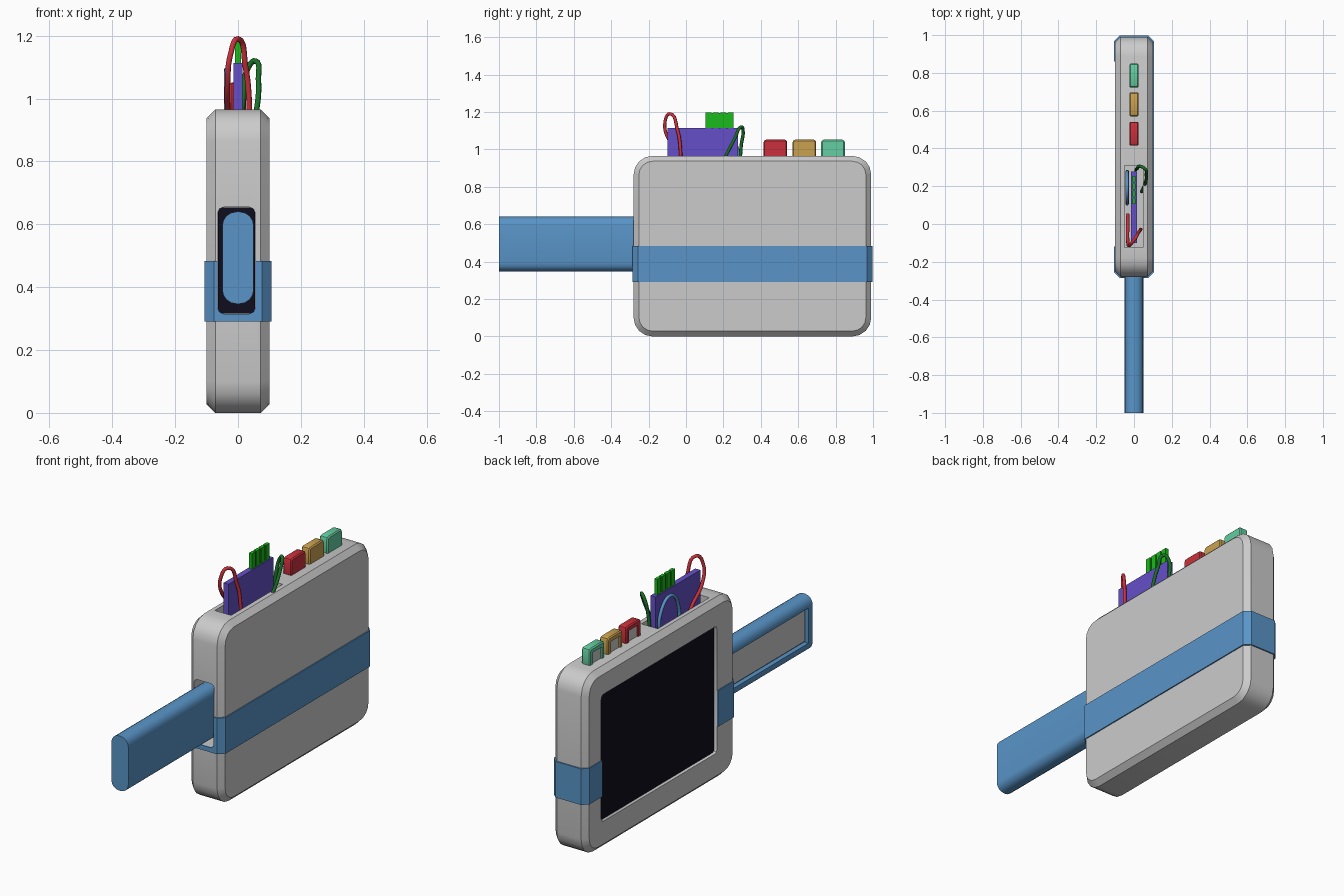
import bpy, bmesh, math
from mathutils import Vector

if "Cube" in bpy.data.objects:
    bpy.data.objects.remove(bpy.data.objects["Cube"])


def material(name, rgb):
    m = bpy.data.materials.new(name)
    m.diffuse_color = (*rgb, 1)
    m.use_nodes = True
    m.node_tree.nodes["Principled BSDF"].inputs["Base Color"].default_value = m.diffuse_color
    return m


BLUE = material("blue", (0.10, 0.30, 0.58))
DARK = material("dark", (0.005, 0.004, 0.012))
PURPLE = material("purple", (0.13, 0.08, 0.58))
GREEN = material("green", (0.01, 0.50, 0.01))
DARK_GREEN = material("dark_green", (0.01, 0.16, 0.02))
RED = material("red", (0.60, 0.03, 0.045))
TAN = material("tan", (0.60, 0.36, 0.08))
TEAL = material("teal", (0.13, 0.62, 0.36))


def smooth(ob):
    bpy.ops.object.select_all(action='DESELECT')
    ob.select_set(True)
    bpy.context.view_layer.objects.active = ob
    bpy.ops.object.shade_smooth_by_angle(angle=math.radians(28))


def box(name, lo, hi, mat=None, axis=None, radius=0.0, segs=3, rim=0.0):
    """Box between two corners; edges along axis rounded, then the two end rims chamfered."""
    lo, hi = Vector(lo), Vector(hi)
    bm = bmesh.new()
    bmesh.ops.create_cube(bm, size=1)
    for v in bm.verts:
        v.co = Vector([(lo[i] + hi[i]) / 2 + v.co[i] * (hi[i] - lo[i]) for i in range(3)])
    if axis is not None:
        edges = [e for e in bm.edges
                 if abs((e.verts[0].co - e.verts[1].co).normalized()[axis]) > 0.9]
        bmesh.ops.bevel(bm, geom=edges, offset=radius, segments=segs, profile=0.5, affect='EDGES')
    if rim:
        bm.normal_update()
        edges = [e for e in bm.edges
                 if sum(abs(f.normal[axis]) > 0.9 for f in e.link_faces) == 1]
        bmesh.ops.bevel(bm, geom=edges, offset=rim, segments=1, affect='EDGES')
    me = bpy.data.meshes.new(name)
    bm.to_mesh(me)
    bm.free()
    ob = bpy.data.objects.new(name, me)
    bpy.context.collection.objects.link(ob)
    if mat:
        me.materials.append(mat)
    return ob


def cut(ob, *cutters):
    """Subtract boxes, given as box() arguments, from an object."""
    for args in cutters:
        tool = box("cutter", **args)
        tool.hide_render = True
        mod = ob.modifiers.new("cut", 'BOOLEAN')
        mod.operation, mod.solver, mod.object = 'DIFFERENCE', 'EXACT', tool
        bpy.ops.object.select_all(action='DESELECT')
        bpy.context.view_layer.objects.active = ob
        ob.select_set(True)
        bpy.ops.object.modifier_apply(modifier=mod.name)
        bpy.data.objects.remove(tool)


def wire(name, points, mat, radius=0.009):
    cu = bpy.data.curves.new(name, 'CURVE')
    cu.dimensions = '3D'
    cu.bevel_depth, cu.bevel_resolution, cu.resolution_u = radius, 2, 6
    cu.use_fill_caps = True
    sp = cu.splines.new('BEZIER')
    sp.bezier_points.add(len(points) - 1)
    for bp, p in zip(sp.bezier_points, points):
        bp.co = p
        bp.handle_left_type = bp.handle_right_type = 'AUTO'
    cu.materials.append(mat)
    ob = bpy.data.objects.new(name, cu)
    bpy.context.collection.objects.link(ob)


# Openings: screen on the left, handle socket at the front, wire slot on top
screen_cut = dict(lo=(-0.2, -0.12, 0.15), hi=(-0.08, 0.86, 0.83), axis=0, radius=0.02, segs=2)
socket_cut = dict(lo=(-0.065, -0.4, 0.315), hi=(0.055, -0.13, 0.655), axis=1, radius=0.02, segs=2)
slot_cut = dict(lo=(-0.05, -0.125, 0.86), hi=(0.047, 0.31, 1.1))

# Case
body = box("body", (-0.1, -0.28, 0), (0.1, 0.99, 0.965), axis=0, radius=0.1, segs=4, rim=0.028)
cut(body, screen_cut, socket_cut, slot_cut)
smooth(body)
box("screen", (-0.084, -0.119, 0.151), (-0.078, 0.859, 0.829), DARK)
box("socket_back", (-0.064, -0.135, 0.316), (0.054, -0.128, 0.654), DARK)

# Strap wrapped around the case, broken by the screen and the socket
strap = box("strap", (-0.106, -0.286, 0.29), (0.106, 0.997, 0.483), BLUE, axis=2, radius=0.03, segs=1)
cut(strap, dict(lo=(-0.098, -0.278, 0.2), hi=(0.098, 0.988, 0.6), axis=2, radius=0.03, segs=1),
    screen_cut, socket_cut)

# Handle with a long recess on its left side
handle = box("handle", (-0.05, -1, 0.347), (0.05, -0.14, 0.64), BLUE, axis=1, radius=0.045, segs=4)
cut(handle, dict(lo=(-0.1, -0.965, 0.40), hi=(-0.025, -0.2, 0.587)))
smooth(handle)
box("handle_inlay", (-0.035, -0.955, 0.41), (-0.02, -0.21, 0.577))

# Three push tabs with the same recess
for name, y, mat in (("red_tab", 0.415, RED), ("tan_tab", 0.57, TAN), ("teal_tab", 0.723, TEAL)):
    tab = box(name, (-0.025, y, 0.93), (0.025, y + 0.126, 1.052), mat,
              axis=0, radius=0.014, segs=2, rim=0.006)
    cut(tab, dict(lo=(-0.1, y + 0.025, 0.94), hi=(-0.014, y + 0.101, 1.027)))
    smooth(tab)
    box(name + "_inlay", (-0.018, y + 0.026, 0.941), (-0.012, y + 0.1, 1.026))

# Circuit board and pin header
box("board", (-0.015, -0.1, 0.855), (0.015, 0.278, 1.113), PURPLE)
box("header_web", (-0.004, 0.106, 1.1), (0.004, 0.254, 1.194), GREEN)
for i in range(4):
    y = 0.105 + i * 0.04
    box(f"header_pin_{i + 1}", (-0.009, y, 1.1), (0.009, y + 0.03, 1.196), GREEN)

# Loose wires
wire("red_wire", [(0.035, -0.03, 0.88), (0.035, -0.03, 1.0), (0.024, -0.045, 1.1),
                  (0, -0.085, 1.19), (-0.024, -0.113, 1.14), (-0.033, -0.09, 1.05),
                  (-0.033, 0.0, 0.96), (-0.033, 0.05, 0.89)], RED)
wire("green_wire", [(0.01, 0.288, 0.88), (0.018, 0.295, 1.02), (0.033, 0.305, 1.1),
                    (0.055, 0.295, 1.12), (0.065, 0.262, 1.06), (0.06, 0.215, 0.97),
                    (0.04, 0.17, 0.89)], DARK_GREEN)
wire("blue_wire", [(-0.036, 0.12, 0.88), (-0.036, 0.11, 0.99), (-0.036, 0.18, 1.09),
                   (-0.036, 0.265, 1.03), (-0.036, 0.27, 0.88)], BLUE)
